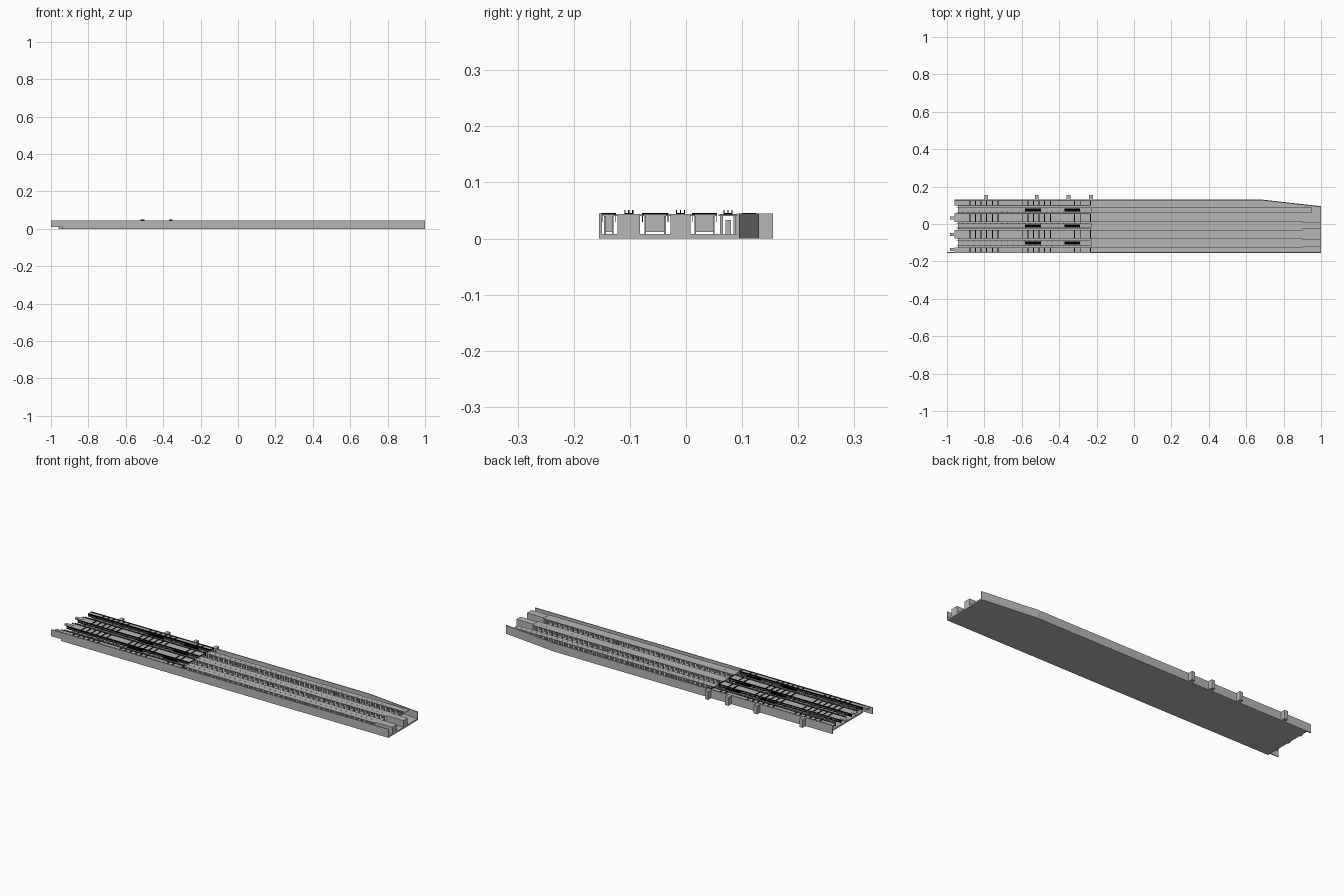
import bpy
import bmesh

cube = bpy.data.objects.get("Cube")
if cube:
    bpy.data.objects.remove(cube, do_unlink=True)


def material(name, value):
    mat = bpy.data.materials.new(name)
    mat.use_nodes = True
    mat.diffuse_color = (value, value, value, 1)
    mat.node_tree.nodes["Principled BSDF"].inputs["Base Color"].default_value = mat.diffuse_color
    return mat


CONCRETE = material("concrete_grey", 0.47)
BLACK = material("black_steel", 0.0)


def finish(name, bm, mat=CONCRETE):
    bmesh.ops.recalc_face_normals(bm, faces=bm.faces)
    mesh = bpy.data.meshes.new(name)
    bm.to_mesh(mesh)
    bm.free()
    mesh.materials.append(mat)
    bpy.context.collection.objects.link(bpy.data.objects.new(name, mesh))


def prism(bm, outline, z0, z1):
    """Extrude a plan outline between two heights."""
    face = bm.faces.new([bm.verts.new((x, y, z0)) for x, y in outline])
    top = bmesh.ops.extrude_face_region(bm, geom=[face])["geom"]
    verts = [v for v in top if isinstance(v, bmesh.types.BMVert)]
    bmesh.ops.translate(bm, verts=verts, vec=(0, 0, z1 - z0))


def box(bm, x0, x1, y0, y1, z0, z1):
    prism(bm, [(x0, y0), (x1, y0), (x1, y1), (x0, y1)], z0, z1)


def steps(start, end, gap):
    return [start + i * gap for i in range(int((end - start) / gap + 0.5) + 1)]


TOP = 0.045
FLOOR = 0.008
JOINT = -0.23
TRACKS = [-0.102, -0.01, 0.075]
DECKS = [(-0.15, -0.125), (-0.078, -0.032), (0.011, 0.055), (0.1, 0.125)]

# Base slab with one tapered corner
bm = bmesh.new()
prism(bm, [(-0.94, -0.155), (1, -0.155), (1, 0.095), (0.69, 0.13), (-0.94, 0.13)], 0, FLOOR)
finish("base_slab", bm)

# Side walls
bm = bmesh.new()
box(bm, -0.94, JOINT, -0.155, -0.15, 0, TOP)
box(bm, JOINT, 1, -0.155, -0.15, 0, TOP)
box(bm, -1, -0.94, -0.155, -0.15, 0.01, TOP)
finish("front_wall", bm)
bm = bmesh.new()
prism(bm, [(-0.96, 0.125), (0.69, 0.125), (1, 0.09), (1, 0.095), (0.69, 0.13), (-0.96, 0.13)], 0, TOP)
finish("back_wall", bm)

# Buttresses outside the back wall
bm = bmesh.new()
for x in (-0.79, -0.52, -0.35, JOINT):
    box(bm, x - 0.01, x + 0.01, 0.13, 0.155, 0, TOP)
finish("buttresses", bm)

# Walkway decks of the equipped half, with posts and an end panel
bm = bmesh.new()
for y0, y1 in DECKS:
    box(bm, -0.96, JOINT, y0, y1, 0.04, 0.043)
finish("walkway_decks", bm)
bm = bmesh.new()
for y0, y1 in DECKS:
    for x in steps(-0.92, JOINT - 0.01, 0.05):
        for y in (y0 + 0.004, y1 - 0.007):
            box(bm, x, x + 0.004, y, y + 0.003, FLOOR, 0.04)
finish("walkway_posts", bm)
bm = bmesh.new()
for y0, y1 in DECKS:
    box(bm, JOINT - 0.004, JOINT, y0 + 0.005, y1 - 0.005, 0.012, 0.04)
finish("walkway_end_panels", bm)

# Platform tips past the base
bm = bmesh.new()
for y0, y1 in DECKS[:3]:
    mid = (y0 + y1) / 2
    box(bm, -0.985, -0.94, mid - 0.008, mid + 0.008, 0.036, 0.044)
finish("platform_tips", bm)

# Track beds on rows of columns in the open half
beds, pads, columns = bmesh.new(), bmesh.new(), bmesh.new()
for track, half, end in zip(TRACKS, (0.026, 0.026, 0.017), (0.9, 0.9, 0.95)):
    box(beds, JOINT, end, track - half, track + half, 0.04, 0.043)
    for x in steps(JOINT + 0.01, end - 0.03, 0.03):
        box(pads, x, x + 0.005, track - 0.002, track + 0.002, 0.043, 0.044)
    for x in steps(-0.92, end - 0.03, 0.03):
        for y in (track - 0.012, track + 0.012):
            box(columns, x, x + 0.006, y - 0.0025, y + 0.0025, FLOOR, 0.041)
finish("track_beds", beds)
finish("track_pads", pads)
finish("track_columns", columns)

# Rails through the equipped half
bm = bmesh.new()
for track in TRACKS:
    for y in (track - 0.012, track + 0.012):
        box(bm, -0.95, JOINT, y - 0.002, y + 0.002, 0.041, 0.044)
finish("rails", bm)

# Solid track ends
bm = bmesh.new()
for track, half in zip(TRACKS, (0.02, 0.018)):
    box(bm, 0.9, 1, track - half, track + half, FLOOR, 0.044)
finish("track_end_blocks", bm)

# Steps beside the tracks
bm = bmesh.new()
for track in TRACKS:
    for i in range(4):
        box(bm, 0.48 + i * 0.01, 0.49 + i * 0.01, track - 0.005, track + 0.005,
            FLOOR, 0.012 + i * 0.007)
finish("pit_steps", bm)

# Black cross bars over the decks
bm = bmesh.new()
bars = steps(-0.88, -0.73, 0.03) + steps(-0.60, -0.45, 0.03) + [-0.32, -0.29, JOINT - 0.005]
for x in bars:
    for y0, y1 in DECKS:
        box(bm, x, x + 0.005, y0, y1, 0.043, 0.0455)
finish("cross_bars", bm, BLACK)

# Black guard fences along the deck edges
bm = bmesh.new()
for y0, y1 in DECKS:
    for y in (y0 - 0.0005, y1 - 0.001):
        box(bm, -0.96, JOINT, y, y + 0.0015, 0.03, 0.0455)
finish("guard_fences", bm, BLACK)

# Black wheel trucks standing on the rails
bm = bmesh.new()
for track in TRACKS:
    for cx, bump in ((-0.54, -0.51), (-0.33, -0.36)):
        box(bm, cx - 0.042, cx + 0.042, track - 0.008, track + 0.008, 0.041, 0.046)
        for y in (track - 0.007, track, track + 0.007):
            box(bm, bump - 0.01, bump + 0.01, y - 0.001, y + 0.001, 0.046, 0.051)
finish("wheel_trucks", bm, BLACK)
